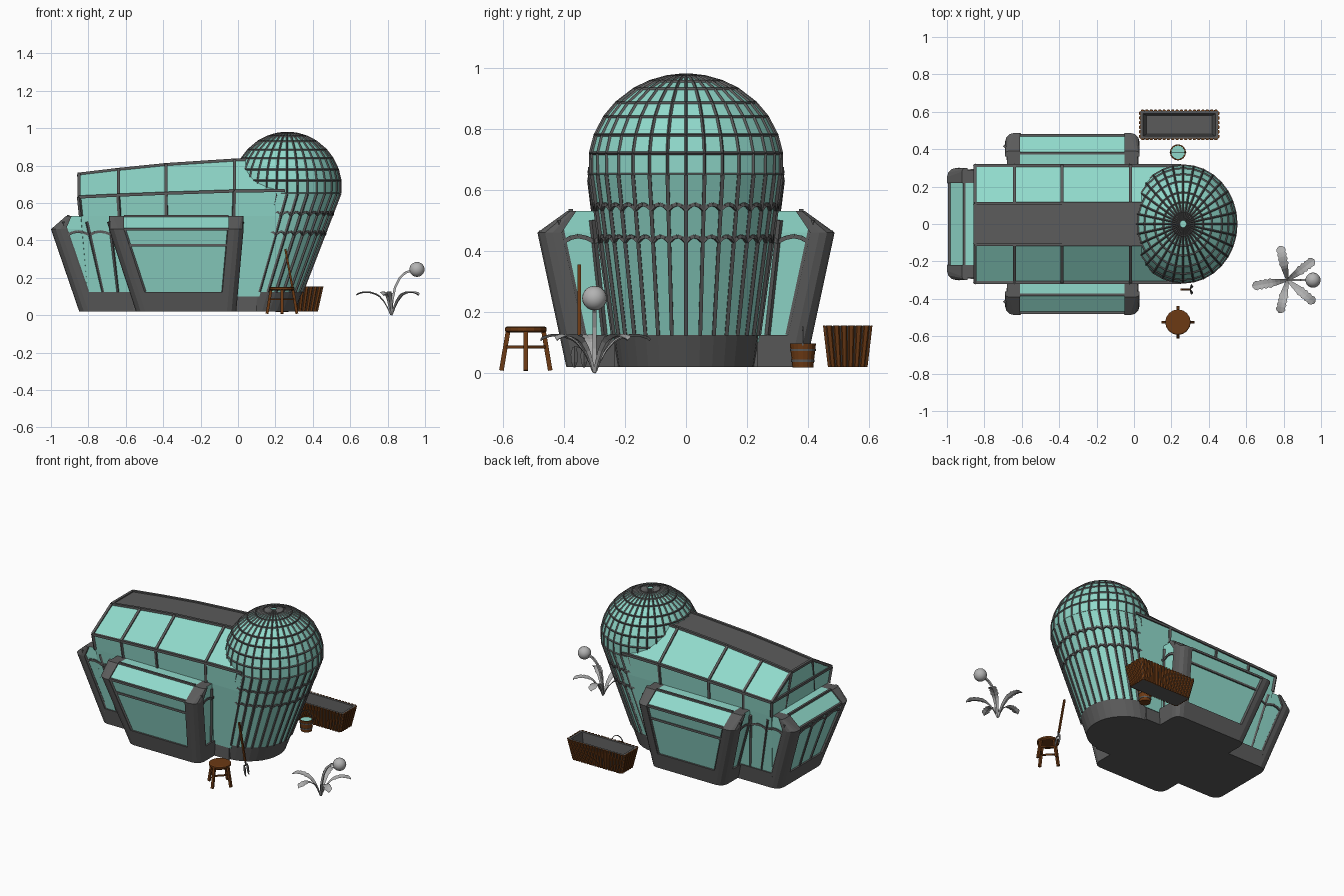
import bpy, bmesh
from math import sin, cos, pi, radians, sqrt
from mathutils import Vector

if "Cube" in bpy.data.objects:
    bpy.data.objects.remove(bpy.data.objects["Cube"])


def material(name, rgb):
    m = bpy.data.materials.new(name)
    m.diffuse_color = (*rgb, 1)
    m.use_nodes = True
    m.node_tree.nodes["Principled BSDF"].inputs["Base Color"].default_value = m.diffuse_color
    return m


GLASS = material("teal glass", (0.28, 0.70, 0.60))
GREY = material("dark grey frame", (0.105, 0.105, 0.105))
WOOD = material("brown wood", (0.15, 0.042, 0.007))
PALE = material("pale grey plant", (0.45, 0.45, 0.45))


def add(name, verts, faces, mats, idx=None):
    me = bpy.data.meshes.new(name)
    me.from_pydata([tuple(v) for v in verts], [], faces)
    for m in mats:
        me.materials.append(m)
    if idx:
        me.polygons.foreach_set("material_index", idx)
    bm = bmesh.new()
    bm.from_mesh(me)
    bmesh.ops.recalc_face_normals(bm, faces=bm.faces)
    bm.to_mesh(me)
    bm.free()
    ob = bpy.data.objects.new(name, me)
    bpy.context.collection.objects.link(ob)
    return ob


def loft(rings):
    """Quads between closed rings; returns vertices and faces, row by row."""
    n = len(rings[0])
    faces = [(r*n+i, r*n+(i+1) % n, (r+1)*n+(i+1) % n, (r+1)*n+i)
             for r in range(len(rings)-1) for i in range(n)]
    return [p for r in rings for p in r], faces


def solid(name, rings, mat):
    verts, faces = loft(rings)
    n = len(rings[0])
    faces += [tuple(range(n)), tuple(range(len(verts)-n, len(verts)))]
    return add(name, verts, faces, [mat])


def ellipse(cx, cy, z, rx, ry, n):
    return [(cx+rx*cos(2*pi*i/n), cy+ry*sin(2*pi*i/n), z) for i in range(n)]


def turned(name, cx, cy, levels, n, mat):
    return solid(name, [ellipse(cx, cy, z, r, r, n) for z, r in levels], mat)


def bars(name, paths, w, mat):
    """Square bars along polylines."""
    verts, faces = [], []
    for path in paths:
        for a, b in zip(path, path[1:]):
            a, b = Vector(a), Vector(b)
            q = (b-a).to_track_quat('Z', 'Y')
            k = len(verts)
            for p in (a, b):
                verts += [p+q @ Vector((sx*w/2, sy*w/2, 0))
                          for sx, sy in ((-1, -1), (1, -1), (1, 1), (-1, 1))]
            faces += [(k+i, k+(i+1) % 4, k+4+(i+1) % 4, k+4+i) for i in range(4)]
            faces += [(k+3, k+2, k+1, k), (k+4, k+5, k+6, k+7)]
    return add(name, verts, faces, [mat])


def panes(P, n, z0, z1, arches):
    """Upright bars and scalloped arches on a surface P(t, z)."""
    out = [[P(i/n, z0), P(i/n, z1)] for i in range(n+1)]
    for za in arches:
        out += [[P((i+s/4)/n, za+.018*sin(pi*s/4)) for s in range(5)] for i in range(n)]
    return out


# ---- round tower and dome
N = 32


def tower_at(z):
    f = (z-.125)/.525
    return .115+.147*f, .23+.055*f, .238+.074*f


def tower_ring(z):
    cx, rx, ry = tower_at(min(z, .65))
    if z > .65:
        k = sqrt(max(0, 1-((z-.68)/.296)**2))
        cx, rx, ry = .263, .288*k, .316*k
    return ellipse(cx, 0, z, rx, ry, N)


def tower_point(t, z):
    cx, rx, ry = tower_at(z)
    a = radians(-101.25+202.5*t)
    return cx+rx*cos(a), ry*sin(a), z


dome = [tower_ring(z) for z in (.65, .72, .78, .84, .885, .93, .955, .97, .9755)]
solid("tower_glass", [tower_ring(.125)] + dome, GLASS)
solid("tower_plinth", [tower_ring(.02), tower_ring(.125)], GREY)
wv, wf = loft(dome)
frame = add("dome_frame", wv, wf, [GREY])
mod = frame.modifiers.new("wire", 'WIREFRAME')
mod.thickness = .011
bars("tower_bars", panes(tower_point, 18, .125, .65, (.43, .535)), .012, GREY)

# ---- main hall: wall, sloping roof and grey ridge
STATIONS = ((-.85, .632, .755), (-.64, .642, .78), (-.385, .652, .806),
            (-.02, .664, .83), (.25, .667, .84))


def hall_ring(x, ze, zr):
    xb = .92*x-.02 if x < 0 else .115
    half = [(xb, .238, .1), (x+(xb-x)*.22, .3, .53), (x, .313, ze), (x, .11, zr)]
    return half + [(a, -b, c) for a, b, c in reversed(half)]


hall = [hall_ring(*s) for s in STATIONS]
hv, hf = loft(hall)
hidx = [1 if i % 8 in (3, 7) else 0 for i in range(len(hf))]
hf += [tuple(range(8)), tuple(range(len(hv)-8, len(hv)))]
add("hall", hv, hf, [GLASS, GREY], hidx+[0, 0])
hall_paths = []
for h in hall[:4]:
    hall_paths += [h[1:4], h[4:7]]
for j in (2, 3, 4, 5):
    hall_paths.append([h[j] for h in hall])
hall_paths += [[hall[0][2], hall[0][5]], [hall[0][3], hall[0][4]],
               [hall[0][3], hall[0][0]], [hall[0][4], hall[0][7]]]
bars("hall_bars", hall_paths, .016, GREY)
solid("hall_plinth", [[(x, y, z) for x, y in ((-.8, -.235), (.1, -.235), (.1, .235), (-.8, .235))]
                      for z in (.02, .125)], GREY)

# ---- flared bays with rounded grey corner pillars
W, REC = .08, .012


def bay(name, low, top, vin, vtop, place, front_n, front_arch, side_n):
    def at(z):
        f = (z-.125)/.335
        return [a+(b-a)*f for a, b in zip(low, top)]

    def ring(z, rec, crown=False):
        u0, u1, v = at(min(z, .46))
        r, wv = (.02, .03) if crown else (.05, W)
        v = vtop if crown else v
        half = [(W, vin), (rec, vin), (rec, v-wv), (0, v-wv)]
        half += [(r-r*cos(a), v-r+r*sin(a)) for a in (0, pi/6, pi/3, pi/2)]
        half += [(W, v), (W, v-rec)]
        return [place(u0+u, q, z) for u, q in half] + \
               [place(u1-u, q, z) for u, q in reversed(half)]

    rings = [ring(.02, 0), ring(.125, 0), ring(.125, REC), ring(.46, REC), ring(.53, REC, True)]
    verts, faces = loft(rings)
    idx = [0 if i//20 >= 2 and i % 20 in (1, 9, 17) else 1 for i in range(len(faces))]
    k = len(verts)-20
    faces += [tuple(range(20)), tuple(range(k, k+10)), tuple(range(k+10, k+20)),
              (k, k+9, k+10, k+19)]
    add(name, verts, faces, [GLASS, GREY], idx+[1, 1, 1, 0])

    def front(t, z):
        u0, u1, v = at(z)
        return place(u0+W+t*(u1-u0-2*W), v-REC, z)

    def side(s):
        def P(t, z):
            u0, u1, v = at(z)
            u = u0+REC if s == 0 else u1-REC
            return place(u, vin+t*(v-W-vin), z)
        return P

    paths = panes(front, front_n, .125, .46, front_arch)
    paths.append([front(0, .46), front(1, .46)])
    if not front_arch:
        paths.append([front(0, .375), front(1, .375)])
    for s in (0, 1):
        paths += panes(side(s), side_n, .125, .5, (.43,))
    u0, u1, v = at(.46)
    paths.append([place(u0+W, vtop-REC, .53), place(u1-W, vtop-REC, .53)])
    bars(name+"_bars", paths, .014, GREY)


for nm, s in (("front_bay", -1), ("back_bay", 1)):
    bay(nm, (-.58, .0, .415), (-.69, .03, .487), .2, .39,
        lambda u, v, z, s=s: (u, s*v, z), 1, (), 2)
bay("end_bay", (-.25, .25, .885), (-.30, .30, 1.0), .56, .92,
    lambda u, v, z: (-v, u, z), 3, (.42,), 3)

# ---- stool
SX, SY = .235, -.525
turned("stool_seat", SX, SY, ((.132, .06), (.137, .068), (.148, .068), (.152, .062)), 16, WOOD)
legs, rails = [], []
for i in range(4):
    c, s = cos(i*pi/2), sin(i*pi/2)
    legs.append([(SX+.08*c, SY+.08*s, .008), (SX+.058*c, SY+.058*s, .138)])
    rails.append([(SX+.066*c, SY+.066*s, .085), (SX-.066*s, SY+.066*c, .085)])
bars("stool_legs", legs, .015, WOOD)
bars("stool_rails", rails, .009, WOOD)

# ---- leaning garden fork
bars("fork_handle", [[(.253, -.35, .355), (.298, -.35, .11)]], .011, WOOD)
bars("fork_head", [[(.298, -.35, .12), (.302, -.35, .085)], [(.302, -.367, .085), (.302, -.333, .085)]], .007, GREY)
for s in (-1, 1):
    solid("fork_blade", [[(x, -.35+s*.016-w, z), (x+.005, -.35+s*.016, z), (x, -.35+s*.016+w, z)]
                         for x, w, z in ((.302, .006, .085), (.306, .012, .06), (.31, .010, .035), (.313, .003, .018))], GREY)

# ---- bucket with bands, water and wire handle
BX, BY = .235, .383
turned("bucket", BX, BY, ((.018, .034), (.096, .043), (.096, .037), (.085, .036)), 16, WOOD)
turned("bucket_water", BX, BY, ((.084, .036), (.089, .0365)), 16, GLASS)
for z in (.04, .075):
    r = .034+.009*(z-.018)/.078+.0015
    turned("bucket_band", BX, BY, ((z-.004, r), (z+.004, r+.001)), 16, GREY)
bars("bucket_handle", [[(BX+.044*cos(pi*i/10), BY, .09+.06*sin(pi*i/10)) for i in range(11)]], .004, GREY)

# ---- planter trough with wooden slats
PX, PY = .242, .53


def trough(hx, hy, z):
    return [(PX-hx, PY-hy, z), (PX+hx, PY-hy, z), (PX+hx, PY+hy, z), (PX-hx, PY+hy, z)]


solid("planter_trough", [trough(.178, .058, .02), trough(.208, .074, .153), trough(.193, .06, .153),
                         trough(.175, .05, .06)], GREY)
low, high = trough(.178, .058, .02), trough(.208, .074, .155)
for e, count in enumerate((18, 6, 18, 6)):
    out = Vector(((0, -1, 0), (1, 0, 0), (0, 1, 0), (-1, 0, 0))[e])*.007
    for i in range(count):
        def edge(q, t):
            return Vector(q[e]).lerp(Vector(q[(e+1) % 4]), t)
        t0, t1 = (i+.06)/count, (i+.94)/count
        t2, t3 = (i+.25)/count, (i+.75)/count
        solid("planter_slat", [[edge(q, t0), edge(q, t2)+out, edge(q, t3)+out, edge(q, t1)]
                               for q in (low, high)], WOOD)

# ---- plant: five scalloped leaves, arched stem and round head
CX, CY = .82, -.30
RIB = [(.005, .0, .008), (.02, .035, .01), (.04, .07, .014), (.065, .098, .018)]
RIB += [(.08+.0125*i, .108+.014*sin(pi*i/9), .026 if i % 2 else .02) for i in range(9)] + [(.19, .106, .006)]
for ang, size in ((102, .98), (190, 1), (257, .95), (320, 1), (37, .95)):
    c, s = cos(radians(ang)), sin(radians(ang))
    rings = []
    for r, z, w in RIB:
        r *= size
        rings.append([(CX+r*c-k*w*s, CY+r*s+k*w*c, z+dz+.006)
                      for k, dz in ((-1, 0), (0, -.008), (1, 0), (0, -.003))])
    solid("leaf", rings, PALE)
bars("flower_stem", [[(.82, CY, .005), (.825, CY, .08), (.84, CY, .15), (.865, CY, .2),
                      (.895, CY, .228), (.93, CY, .24)]], .012, PALE)
turned("flower_head", .957, CY, [(.245-.04*cos(pi*i/10), .04*sin(pi*i/10)+.0005) for i in range(11)], 20, PALE)
bpy.context.view_layer.objects.active = bpy.data.objects["flower_head"]
bpy.data.objects["flower_head"].select_set(True)
bpy.ops.object.shade_smooth_by_angle()
